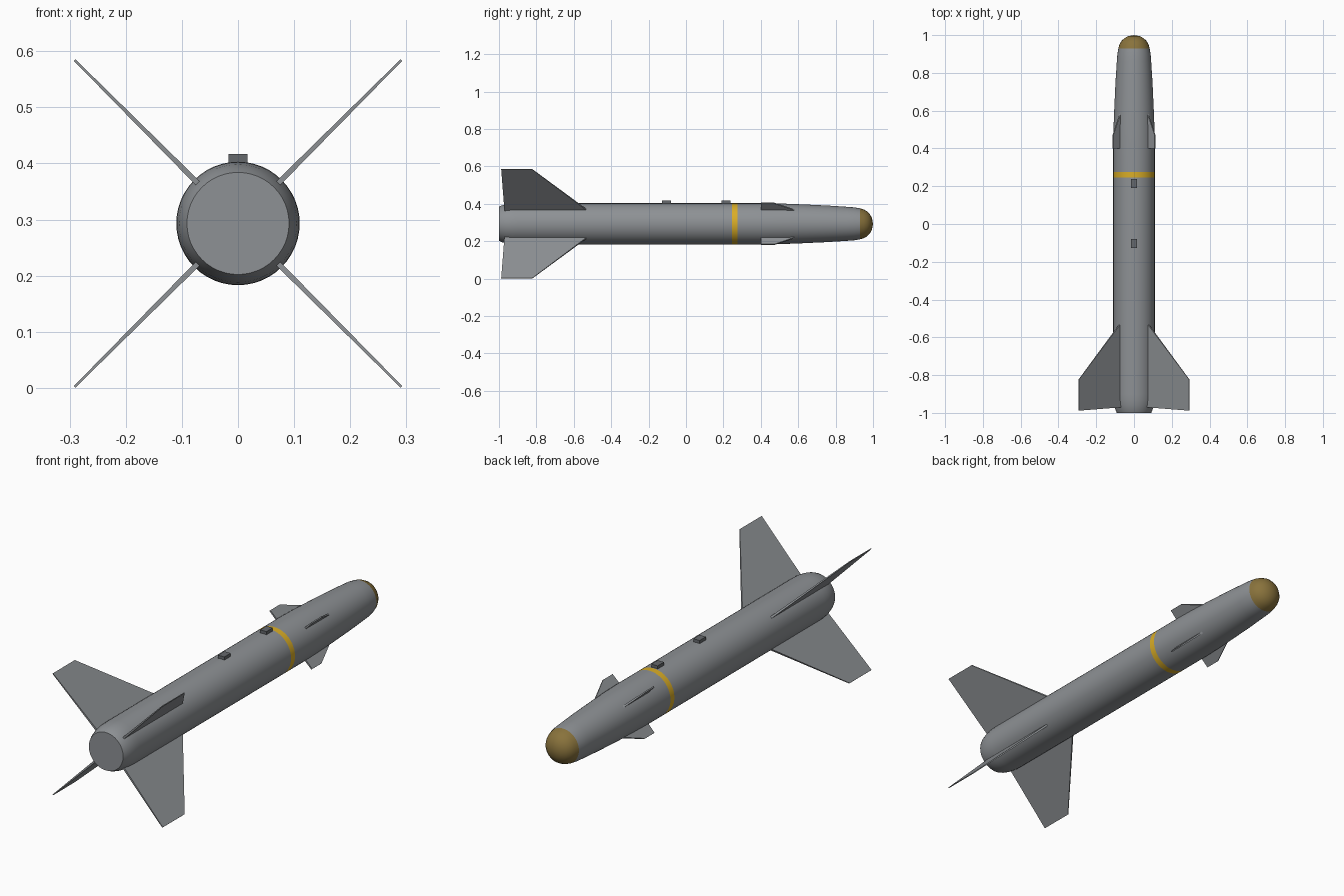
import bpy, bmesh, math
from mathutils import Vector, Matrix

if "Cube" in bpy.data.objects:
    bpy.data.objects.remove(bpy.data.objects["Cube"])

AXIS_Z = 0.293


def mat(name, rgb):
    m = bpy.data.materials.new(name)
    m.diffuse_color = (*rgb, 1)
    m.use_nodes = True
    m.node_tree.nodes["Principled BSDF"].inputs["Base Color"].default_value = m.diffuse_color
    return m


GREY = mat("body grey", (0.27, 0.285, 0.30))
FIN = mat("fin grey", (0.27, 0.285, 0.30))
DARK = mat("dark grey", (0.13, 0.14, 0.15))
YELLOW = mat("yellow band", (0.70, 0.42, 0.02))
GOLD = mat("seeker gold", (0.25, 0.17, 0.045))


def finish(name, bm, mats, smooth=False):
    bmesh.ops.recalc_face_normals(bm, faces=bm.faces)
    me = bpy.data.meshes.new(name)
    bm.to_mesh(me)
    bm.free()
    for m in mats:
        me.materials.append(m)
    ob = bpy.data.objects.new(name, me)
    bpy.context.collection.objects.link(ob)
    if smooth:
        bpy.context.view_layer.objects.active = ob
        ob.select_set(True)
        bpy.ops.object.shade_smooth_by_angle(angle=math.radians(35))
        ob.select_set(False)
    return ob


# lathed parts: profile is (y, radius) from tail to nose
def lathe(name, profile, mats, pick=lambda y: 0, n=48):
    bm = bmesh.new()
    rings = []
    for y, r in profile:
        if r == 0:
            rings.append([bm.verts.new((0, y, AXIS_Z))])
        else:
            rings.append([bm.verts.new((r * math.cos(2 * math.pi * i / n), y,
                                        AXIS_Z + r * math.sin(2 * math.pi * i / n)))
                          for i in range(n)])
    for a, b in zip(rings, rings[1:]):
        for i in range(n):
            j = (i + 1) % n
            bm.faces.new([a[i], a[j], b[j], b[i]] if len(b) > 1 else [a[i], a[j], b[0]])
    bm.faces.new(rings[0])
    for f in bm.faces:
        f.material_index = pick(f.calc_center_median().y)
    return finish(name, bm, mats, True)


# body tube with boat tail and painted band
lathe("body", [(-1, 0.091), (-0.985, 0.098), (-0.96, 0.105), (-0.93, 0.109), (-0.90, 0.11),
               (0.245, 0.11), (0.275, 0.11), (0.42, 0.11), (0.52, 0.108), (0.62, 0.104),
               (0.75, 0.098), (0.86, 0.091), (0.90, 0.088), (0.93, 0.083)],
      [GREY, YELLOW], lambda y: 1 if 0.245 < y < 0.275 else 0)

# rounded seeker nose
lathe("seeker_nose", [(0.93, 0.083), (0.95, 0.077), (0.968, 0.067), (0.983, 0.052),
                      (0.994, 0.031), (1.0, 0)], [GOLD])


# thin tapered plate; outline is (radial distance, y, half thickness)
def fin(name, outline, angle):
    bm = bmesh.new()
    sides = [[bm.verts.new((r, y, s * t)) for r, y, t in outline] for s in (-1, 1)]
    k = len(outline)
    for i in range(k):
        j = (i + 1) % k
        bm.faces.new([sides[0][i], sides[0][j], sides[1][j], sides[1][i]])
    bm.faces.new(sides[0])
    bm.faces.new(sides[1])
    bmesh.ops.transform(bm, verts=bm.verts, matrix=Matrix.Translation((0, 0, AXIS_Z))
                        @ Matrix.Rotation(-angle, 4, 'Y'))
    finish(name, bm, [FIN])


# four tail fins and four small fore fins in an X
for i in range(4):
    a = math.radians(45 + 90 * i)
    fin(f"tail_fin_{i + 1}", [(0.09, -0.97, 0.005), (0.412, -0.988, 0.002),
                              (0.412, -0.822, 0.002), (0.09, -0.515, 0.005)], a)
    fin(f"fore_fin_{i + 1}", [(0.09, 0.40, 0.005), (0.157, 0.40, 0.003),
                              (0.157, 0.472, 0.003), (0.09, 0.615, 0.005)], a)

# two mounting lugs on top
for name, y in (("front_lug", 0.215), ("rear_lug", -0.103)):
    bm = bmesh.new()
    bmesh.ops.create_cube(bm, size=1, matrix=Matrix.Translation((0, y, 0.4055))
                          @ Matrix.Diagonal((0.033, 0.048, 0.023, 1)))
    finish(name, bm, [DARK])
